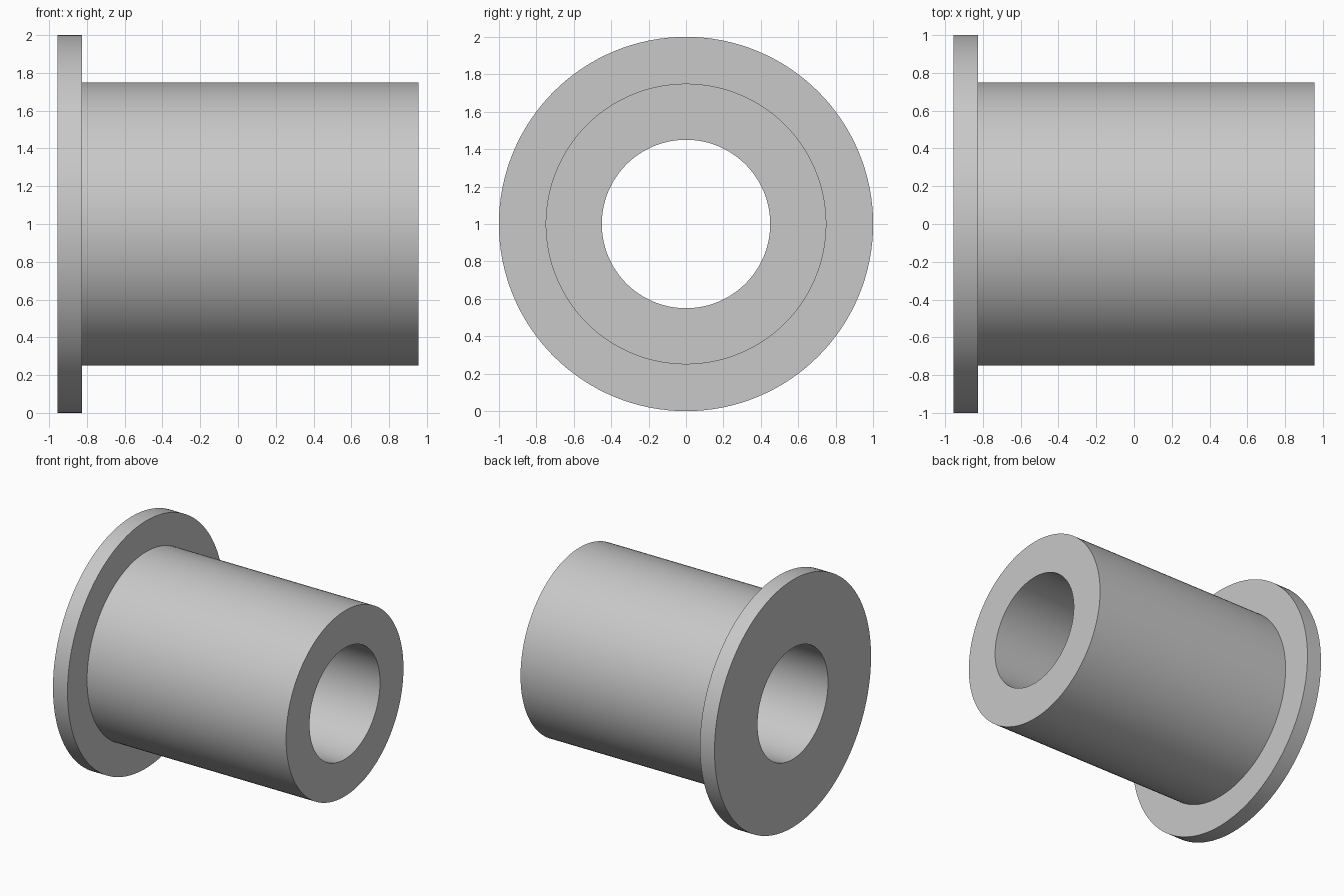
import bpy
import bmesh
from math import cos, sin, radians, tau

cube = bpy.data.objects.get("Cube")
if cube:
    bpy.data.objects.remove(cube, do_unlink=True)

SEGMENTS = 128
HALF_LENGTH = 0.955
FLANGE_INNER_X = -0.825
BORE, SLEEVE, FLANGE = 0.45, 0.75, 1.0

# Plain grey metal
grey = bpy.data.materials.new("grey")
grey.use_nodes = True
colour = (0.58, 0.58, 0.58, 1)
grey.diffuse_color = colour
grey.node_tree.nodes["Principled BSDF"].inputs["Base Color"].default_value = colour


def revolve(name, profile):
    """Turn a closed (x, radius) profile about the horizontal axis."""
    bm = bmesh.new()
    rings = []
    for i in range(SEGMENTS):
        a = tau * i / SEGMENTS
        rings.append([bm.verts.new((x, r * cos(a), 1 + r * sin(a))) for x, r in profile])
    n = len(profile)
    for i in range(SEGMENTS):
        a, b = rings[i], rings[(i + 1) % SEGMENTS]
        for j in range(n):
            k = (j + 1) % n
            bm.faces.new((a[j], a[k], b[k], b[j]))
    bmesh.ops.recalc_face_normals(bm, faces=bm.faces)
    mesh = bpy.data.meshes.new(name)
    bm.to_mesh(mesh)
    bm.free()
    mesh.materials.append(grey)
    obj = bpy.data.objects.new(name, mesh)
    bpy.context.collection.objects.link(obj)
    bpy.ops.object.select_all(action="DESELECT")
    obj.select_set(True)
    bpy.context.view_layer.objects.active = obj
    bpy.ops.object.shade_smooth_by_angle(angle=radians(30))
    return obj


# Flanged sleeve with a through bore, as one solid
revolve("flanged_bushing", [
    (-HALF_LENGTH, BORE),
    (-HALF_LENGTH, FLANGE),
    (FLANGE_INNER_X, FLANGE),
    (FLANGE_INNER_X, SLEEVE),
    (HALF_LENGTH, SLEEVE),
    (HALF_LENGTH, BORE),
])
